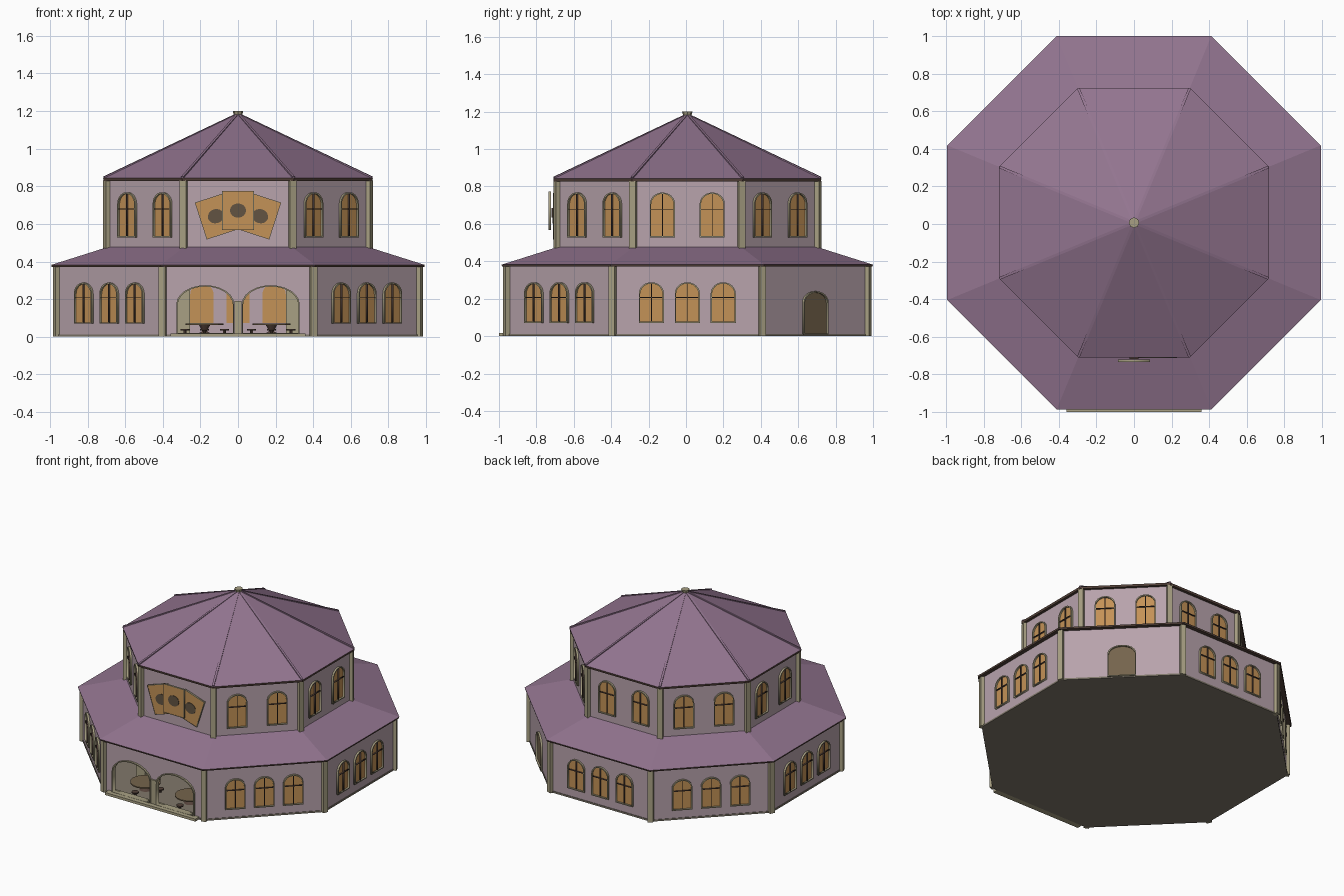
import bpy, bmesh
from math import pi, sin, cos, tan, radians
from mathutils import Matrix, Vector

if "Cube" in bpy.data.objects:
    bpy.data.objects.remove(bpy.data.objects["Cube"])

CY = 0.007                      # centre of the octagon in y
LOW, UP = 0.963, 0.695          # wall distances from the centre
HALF = tan(pi / 8)


def material(name, *rgb):
    lin = [((c / 255 + 0.055) / 1.055) ** 2.4 for c in rgb] + [1]
    m = bpy.data.materials.new(name)
    m.use_nodes = True
    m.diffuse_color = lin
    m.node_tree.nodes["Principled BSDF"].inputs["Base Color"].default_value = lin
    return m


WALL = material("mauve plaster", 184, 163, 172)
ROOF = material("purple roof", 147, 117, 144)
STONE = material("olive stone", 168, 160, 131)
GLASS = material("amber glass", 196, 146, 87)
TRIM = material("dark trim", 84, 66, 58)
DOOR = material("brown door", 117, 100, 76)
FLOOR = material("grey floor", 128, 120, 107)
PIP = material("dark pip", 98, 84, 66)


def place(name, mesh, matrix=Matrix()):
    ob = bpy.data.objects.new(name, mesh)
    ob.matrix_world = matrix
    bpy.context.collection.objects.link(ob)
    return ob


def bm_mesh(name, bm, *mats):
    bmesh.ops.recalc_face_normals(bm, faces=bm.faces)
    me = bpy.data.meshes.new(name)
    bm.to_mesh(me)
    bm.free()
    for m in mats:
        me.materials.append(m)
    return me


def plate(name, outlines, back, front, mat):
    """Flat outlines (later ones are holes) extruded along local z."""
    cu = bpy.data.curves.new(name, "CURVE")
    cu.dimensions, cu.fill_mode = "2D", "BOTH"
    cu.extrude = (front - back) / 2
    for pts in outlines:
        sp = cu.splines.new("POLY")
        sp.points.add(len(pts) - 1)
        for p, (x, y) in zip(sp.points, pts):
            p.co = (x, y, 0, 1)
        sp.use_cyclic_u = True
    tmp = place(name, cu)
    dg = bpy.context.evaluated_depsgraph_get()
    me = bpy.data.meshes.new_from_object(tmp.evaluated_get(dg))
    bpy.data.objects.remove(tmp)
    me.transform(Matrix.Translation((0, 0, (front + back) / 2)))
    me.materials.clear()
    me.materials.append(mat)
    return me


def octagon(name, rings, *mats, rule=None):
    bm = bmesh.new()
    loops = []
    for apo, z in rings:
        r = apo / cos(pi / 8)
        loops.append([bm.verts.new((r * cos(pi / 8 + k * pi / 4), r * sin(pi / 8 + k * pi / 4), z))
                      for k in range(8)])
    for a, b in zip(loops, loops[1:]):
        for k in range(8):
            bm.faces.new((a[k], a[k - 1], b[k - 1], b[k]))
    bm.faces.new(loops[0])
    bm.faces.new(loops[-1])
    me = bm_mesh(name, bm, *mats)
    if rule:
        for f in me.polygons:
            f.material_index = rule(f)
    return place(name, me, Matrix.Translation((0, CY, 0)))


def cone(name, x, y, z0, z1, r0, r1, mat, sides=12):
    bm = bmesh.new()
    bmesh.ops.create_cone(bm, cap_ends=True, segments=sides, radius1=r0, radius2=r1, depth=z1 - z0)
    return place(name, bm_mesh(name, bm, mat), Matrix.Translation((x, y, (z0 + z1) / 2)))


def box(name, centre, size, mat, rot=Matrix()):
    bm = bmesh.new()
    bmesh.ops.create_cube(bm, size=1)
    bmesh.ops.scale(bm, vec=size, verts=bm.verts)
    return place(name, bm_mesh(name, bm, mat), Matrix.Translation(centre) @ rot)


def side(k, apo):
    """Frame of wall k: x along the wall, y up, z outward."""
    return (Matrix.Translation((0, CY, 0)) @ Matrix.Rotation(k * pi / 4, 4, "Z")
            @ Matrix.Translation((0, -apo, 0)) @ Matrix.Rotation(pi / 2, 4, "X"))


def rect(x0, x1, y0, y1):
    return [(x0, y0), (x1, y0), (x1, y1), (x0, y1)]


def arch(w, y0, y1, rise, x=0, n=12):
    h = w / 2
    top = [(x + h * cos(pi * i / n), y1 - rise + rise * sin(pi * i / n)) for i in range(n + 1)]
    return [(x - h, y0), (x + h, y0)] + top


def ring(name, w, y0, y1, rise, t=0.007, x=0, back=-0.02, front=0.013):
    return plate(name, [arch(w, y0, y1, rise, x),
                        arch(w - 2 * t, y0 + t, y1 - t, rise - t / 2, x)], back, front, STONE)


# Base, front step and ground floor walls
octagon("floor_slab", [(0.967, 0), (0.967, 0.012)], FLOOR)
box("front_step", (0, -0.96, 0.009), (0.72, 0.08, 0.018), STONE)
h = LOW * HALF
plain = plate("lower_wall", [rect(-h, h, 0.01, 0.374)], -0.02, 0, WALL)
opened = plate("front_wall", [rect(-h, h, 0.01, 0.374)] +
               [arch(0.3, 0.018, 0.27, 0.1, s * 0.174) for s in (-1, 1)], -0.02, 0, WALL)
for k in range(8):
    place("lower_wall" if k else "front_wall", plain if k else opened, side(k, LOW))
for s in (-1, 1):
    place("arch_frame", ring("arch_frame", 0.308, 0.012, 0.274, 0.102, x=s * 0.174), side(0, LOW))
    box("inner_column", (s * 0.29, -0.66, 0.19), (0.07, 0.07, 0.36), STONE)
box("arch_pillar", (0, CY - LOW + 0.005, 0.1), (0.036, 0.03, 0.18), STONE)

# Upper storey, roofs and finial
octagon("upper_walls", [(UP, 0.38), (UP, 0.835)], WALL)
down = lambda f: int(f.normal.z < 0.1)
octagon("lower_roof", [(0.99, 0.371), (0.993, 0.382), (0.68, 0.481)], ROOF, TRIM, rule=down)
octagon("upper_roof", [(0.714, 0.828), (0.717, 0.843), (0.012, 1.183)], ROOF, TRIM, rule=down)
cone("finial", 0, CY, 1.172, 1.2, 0.02, 0.028, STONE, 8)

# Corner posts and roof ribs
for k in range(8):
    a = pi / 8 + k * pi / 4
    d, rot = Vector((cos(a), sin(a), 0)), Matrix.Rotation(a, 4, "Z")
    c = Vector((0, CY, 0))
    for name, apo, z0, z1 in (("lower_post", LOW, 0, 0.372), ("upper_post", UP, 0.43, 0.83)):
        box(name, c + d * (apo / cos(pi / 8) - 0.002) + Vector((0, 0, (z0 + z1) / 2)),
            (0.036, 0.036, z1 - z0), STONE, rot)
    p = c + d * (0.712 / cos(pi / 8)) + Vector((0, 0, 0.845))
    q = c + Vector((0, 0, 1.183))
    box("roof_rib", (p + q) / 2, (0.014, 0.014, (q - p).length), ROOF,
        (q - p).to_track_quat("Z", "Y").to_matrix().to_4x4())


# Windows share their meshes
def window_set(y0, y1):
    w, mid = 0.134, y0 + (y1 - y0) * 0.62
    return [("window_frame", ring("window_frame", w, y0, y1, 0.06)),
            ("window_glass", plate("window_glass", [arch(w - 0.01, y0 + 0.004, y1 - 0.004, 0.057)],
                                   -0.023, 0.002, GLASS)),
            ("window_upright", plate("window_upright", [rect(-0.002, 0.002, y0, y1 - 0.005)],
                                     0, 0.012, TRIM)),
            ("window_crossbar", plate("window_crossbar", [rect(-0.06, 0.06, mid, mid + 0.004)],
                                      0, 0.012, TRIM))]


low_parts, up_parts = window_set(0.07, 0.288), window_set(0.528, 0.768)
for k in range(1, 8):
    spots = [(up_parts, UP, x) for x in (-0.133, 0.133)]
    if k != 3:
        spots += [(low_parts, LOW, x) for x in (-0.192, 0, 0.192)]
    for parts, apo, x in spots:
        for name, me in parts:
            place(name, me, side(k, apo) @ Matrix.Translation((x, 0, 0)))

# Side door
place("door_frame", ring("door_frame", 0.186, 0.008, 0.24, 0.06), side(3, LOW))
place("door", plate("door", [arch(0.174, 0.012, 0.235, 0.057)], -0.023, 0.002, DOOR), side(3, LOW))

# Sign of three fanned boards
board = plate("sign_board", [rect(-0.082, 0.082, -0.101, 0.101)], -0.006, 0.004, GLASS)
edge = plate("sign_edge", [rect(-0.084, 0.084, -0.103, 0.103), rect(-0.081, 0.081, -0.1, 0.1)],
             -0.007, 0.006, STONE)
spot = [(0.043 * cos(i * pi / 8), 0.038 * sin(i * pi / 8)) for i in range(16)]
pip = plate("sign_pip", [spot], 0, 0.007, PIP)
for x, z, out, tilt in ((-0.118, 0.641, 0.014, 18), (0.118, 0.641, 0.018, -18), (0, 0.671, 0.04, 0)):
    m = side(0, UP) @ Matrix.Translation((x, z, out)) @ Matrix.Rotation(radians(tilt), 4, "Z")
    for name, me in (("sign_board", board), ("sign_edge", edge), ("sign_pip", pip)):
        place(name, me, m)
box("sign_bracket", (0, CY - UP - 0.015, 0.66), (0.05, 0.03, 0.05), TRIM)

# Tables and stools behind the arches
for s in (-1, 1):
    x, y = s * 0.178, -0.8
    cone("table_foot", x, y, 0.012, 0.03, 0.04, 0.012, TRIM)
    cone("table_stem", x, y, 0.03, 0.062, 0.012, 0.03, TRIM)
    cone("table_top", x, y, 0.062, 0.07, 0.1, 0.1, DOOR, 16)
    for dx, dy in ((-0.105, 0.02), (0.105, 0.02), (0, 0.13), (0, -0.115)):
        cone("stool_stem", x + dx, y + dy, 0.012, 0.034, 0.008, 0.008, TRIM, 8)
        cone("stool_seat", x + dx, y + dy, 0.032, 0.04, 0.024, 0.024, TRIM)
